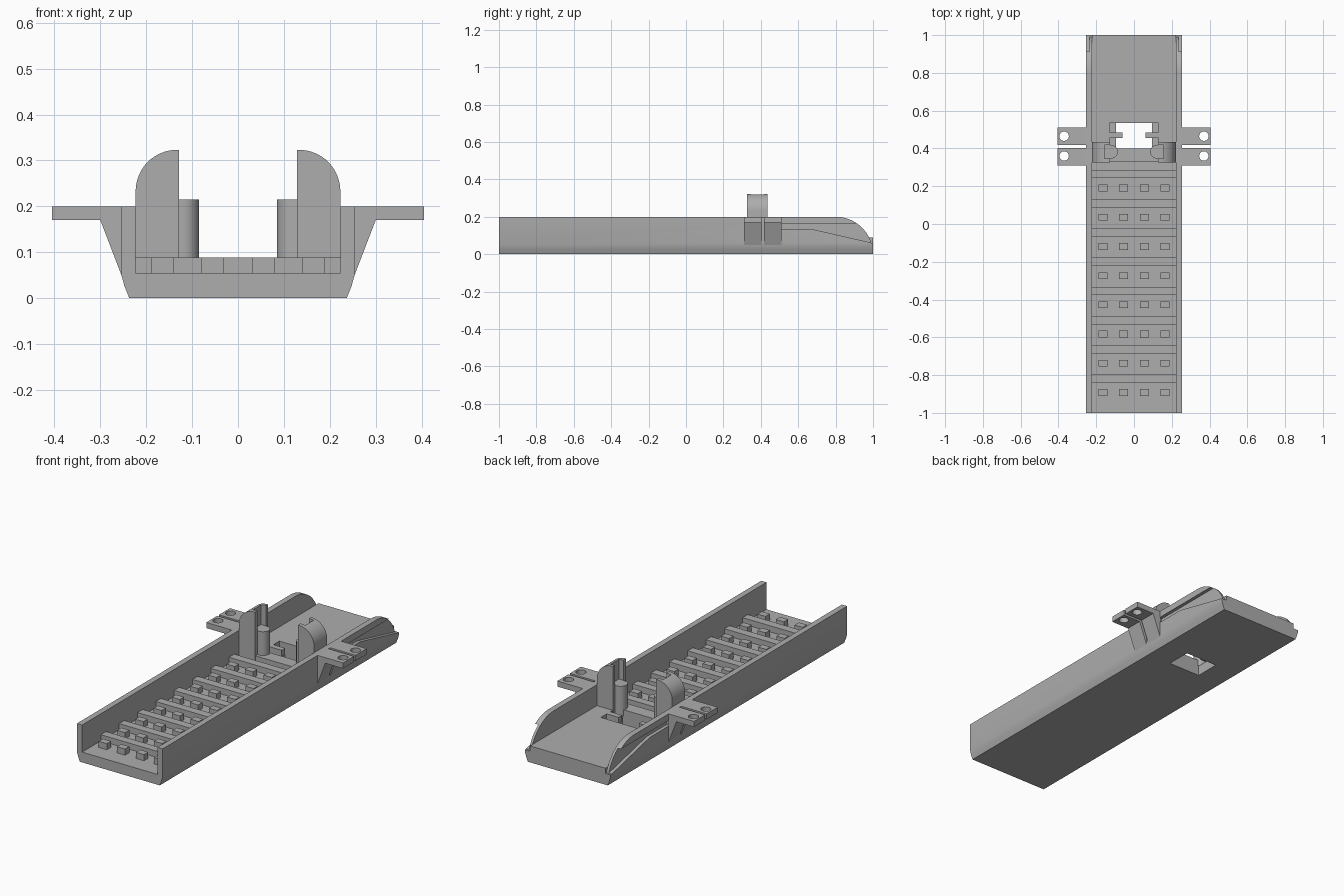
import bpy, bmesh, math
from mathutils import Vector

if "Cube" in bpy.data.objects:
    bpy.data.objects.remove(bpy.data.objects["Cube"], do_unlink=True)

grey = bpy.data.materials.new("plain grey")
grey.use_nodes = True
colour = (0.42, 0.42, 0.42, 1)
grey.diffuse_color = colour
grey.node_tree.nodes["Principled BSDF"].inputs["Base Color"].default_value = colour


def prism(name, pts, axis, lo, hi):
    """Extrude a closed profile along an axis (profile uses the other two axes in order)."""
    bm = bmesh.new()
    face = bm.faces.new([bm.verts.new(
        Vector((lo, a, b) if axis == "x" else (a, lo, b) if axis == "y" else (a, b, lo)))
        for a, b in pts])
    step = Vector([(hi - lo) * (axis == k) for k in "xyz"])
    out = bmesh.ops.extrude_face_region(bm, geom=[face])["geom"]
    bmesh.ops.translate(bm, vec=step, verts=[v for v in out if isinstance(v, bmesh.types.BMVert)])
    bmesh.ops.recalc_face_normals(bm, faces=bm.faces)
    mesh = bpy.data.meshes.new(name)
    bm.to_mesh(mesh)
    bm.free()
    mesh.materials.append(grey)
    obj = bpy.data.objects.new(name, mesh)
    bpy.context.collection.objects.link(obj)
    return obj


def box(name, x, y, z):
    return prism(name, [(x[0], y[0]), (x[1], y[0]), (x[1], y[1]), (x[0], y[1])], "z", *z)


def arc(cx, cy, r, a0, a1, n=16):
    steps = [math.radians(a0 + (a1 - a0) * i / n) for i in range(n + 1)]
    return [(cx + r * math.cos(a), cy + r * math.sin(a)) for a in steps]


def select(obj):
    bpy.ops.object.select_all(action="DESELECT")
    obj.select_set(True)
    bpy.context.view_layer.objects.active = obj


def cut(obj, cutter):
    mod = obj.modifiers.new("cut", "BOOLEAN")
    mod.operation, mod.solver, mod.object = "DIFFERENCE", "EXACT", cutter
    select(obj)
    bpy.ops.object.modifier_apply(modifier=mod.name)
    bpy.data.objects.remove(cutter, do_unlink=True)


def mirror(obj):
    mod = obj.modifiers.new("mirror", "MIRROR")
    mod.use_clip = False
    mod.use_mirror_merge = False


def smooth(obj):
    select(obj)
    bpy.ops.object.shade_smooth_by_angle(angle=math.radians(30))


FLOOR, RAISED, TOP, INNER, OUTER = 0.055, 0.088, 0.2, 0.223, 0.254

# Open channel with rounded lower edges
half = [(0.237, 0), (0.247, 0.025), (OUTER, 0.05), (OUTER, TOP), (INNER, TOP), (INNER, FLOOR)]
tray = prism("tray", half + [(-x, z) for x, z in reversed(half)], "y", -1, 1)

# Rounded rear ends of the walls
end = math.degrees(math.asin(0.06 / 0.2))
cut(tray, prism("end_cutter", arc(0.8, 0, 0.2, 90, end) +
                [(1.1, 0.06), (1.1, 0.3), (0.8, 0.3)], "x", -0.4, 0.4))

# Flared grooves along the outside of the walls
groove = [(0.5, 0.135), (0.67, 0.135), (1.05, 0.048), (1.05, 0.165), (0.5, 0.165)]
for lo, hi in ((0.236, 0.3), (-0.3, -0.236)):
    cut(tray, prism("groove_cutter", groove, "x", lo, hi))

# Opening through the floor, with a wider recess in the raised deck
cut(tray, box("opening_cutter", (-0.095, 0.095), (0.4, 0.535), (-0.1, 0.15)))
deck = box("raised_deck", (-INNER, INNER), (0.33, 1), (FLOOR, RAISED))
cut(deck, box("recess_cutter", (-0.13, 0.13), (0.4, 0.535), (0, 0.15)))
smooth(tray)

# Cross bars and rows of small blocks
for i in range(8):
    y = 0.265 - i * 0.155
    box("cross_bar", (-INNER, INNER), (y - 0.022, y + 0.022), (FLOOR, RAISED))
    y = 0.19 - i * 0.1545
    for x in (0.056, 0.164):
        mirror(box("floor_block", (x - 0.024, x + 0.024), (y - 0.018, y + 0.018), (FLOOR, RAISED)))

# Mounting ears with gussets and screw holes
ear = [(0.25, TOP), (0.405, TOP), (0.405, 0.17), (0.3, 0.17), (OUTER, 0.05), (0.25, 0.05)]
for lo, hi, hole in ((0.31, 0.403, 0.36), (0.417, 0.51, 0.465)):
    bracket = prism("mounting_ear", ear, "y", lo, hi)
    cut(bracket, prism("hole_cutter", arc(0.37, hole, 0.025, 0, 345, 23), "z", 0.1, 0.3))
    smooth(bracket)
    mirror(bracket)

# Upright quarter-round posts with a slot on the inner face
post = prism("upright_post", [(0.128, FLOOR), (INNER, FLOOR)] +
             arc(0.133, 0.233, 0.09, 0, 90) + [(0.128, 0.323)], "y", 0.325, 0.435)
cut(post, box("slot_cutter", (0.1, 0.155), (0.347, 0.418), (RAISED, 0.4)))
smooth(post)
mirror(post)

# Rounded pegs standing in the slots
peg = prism("rounded_peg", [(0.156, 0.347)] + arc(0.12, 0.382, 0.035, 270, 90) +
            [(0.156, 0.417)], "z", FLOOR, 0.215)
smooth(peg)
mirror(peg)

# Small catches reaching into the opening
mirror(box("catch", (0.06, 0.13), (0.455, 0.485), (FLOOR, RAISED)))
